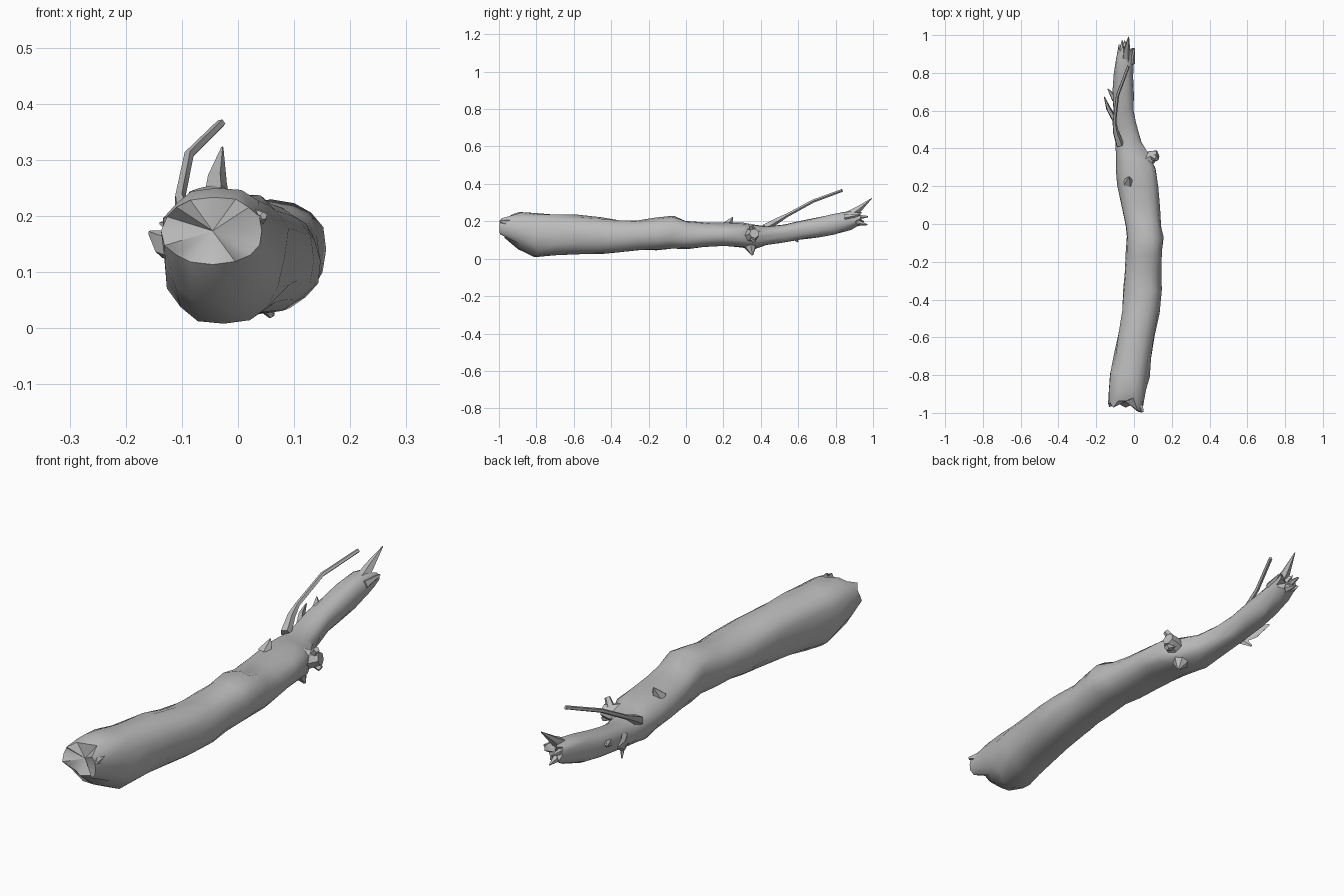
import bpy, bmesh, math, random
from mathutils import Vector

random.seed(4)
bark = bpy.data.materials.new("bark grey")
bark.diffuse_color = (0.5, 0.5, 0.5, 1)
SIDES = 16


def finish(name, bm, angle=50):
    bmesh.ops.recalc_face_normals(bm, faces=bm.faces)
    mesh = bpy.data.meshes.new(name)
    bm.to_mesh(mesh)
    bm.free()
    ob = bpy.data.objects.new(name, mesh)
    bpy.context.collection.objects.link(ob)
    mesh.materials.append(bark)
    bpy.ops.object.select_all(action='DESELECT')
    ob.select_set(True)
    bpy.context.view_layer.objects.active = ob
    bpy.ops.object.shade_smooth_by_angle(angle=math.radians(angle))
    return ob


def bridge(bm, rings):
    for a, b in zip(rings, rings[1:]):
        n = len(a)
        for i in range(n):
            j = (i + 1) % n
            bm.faces.new((a[i], a[j], b[j], b[i]))


def sprig(name, path, sides=5, flat=1.0):
    """Tapered tube through (x, y, z, radius) points, flattened sideways."""
    bm = bmesh.new()
    pts = [Vector(p[:3]) for p in path]
    rings = []
    for k, p in enumerate(path):
        d = (pts[min(k + 1, len(pts) - 1)] - pts[max(k - 1, 0)]).normalized()
        u = d.cross(Vector((0.1, 0, 1) if abs(d.z) < 0.9 else (0, 1, 0))).normalized()
        v = d.cross(u)
        rings.append([bm.verts.new(pts[k] + p[3] * (math.cos(t) * u * flat + math.sin(t) * v))
                      for t in (math.tau * i / sides for i in range(sides))])
    bridge(bm, rings)
    bm.faces.new(rings[0])
    bm.faces.new(rings[-1])
    return finish(name, bm, 40)


# Trunk sections: y, left x, right x, bottom z, top z
sections = [
    (-0.96, -0.135, 0.045, 0.115, 0.232),
    (-0.89, -0.138, 0.06, 0.05, 0.25),
    (-0.80, -0.130, 0.08, 0.005, 0.248),
    (-0.70, -0.108, 0.095, 0.015, 0.24),
    (-0.58, -0.085, 0.115, 0.026, 0.232),
    (-0.46, -0.065, 0.132, 0.027, 0.218),
    (-0.35, -0.058, 0.148, 0.032, 0.208),
    (-0.25, -0.050, 0.143, 0.045, 0.207),
    (-0.16, -0.042, 0.148, 0.042, 0.218),
    (-0.08, -0.040, 0.155, 0.052, 0.228),
    (0.00, -0.048, 0.145, 0.050, 0.202),
    (0.10, -0.068, 0.138, 0.060, 0.195),
    (0.20, -0.085, 0.130, 0.066, 0.192),
    (0.29, -0.092, 0.115, 0.060, 0.192),
    (0.36, -0.095, 0.085, 0.052, 0.185),
    (0.43, -0.100, 0.040, 0.072, 0.175),
    (0.52, -0.106, 0.015, 0.086, 0.185),
    (0.60, -0.110, 0.000, 0.100, 0.200),
    (0.70, -0.112, 0.000, 0.113, 0.220),
    (0.79, -0.106, -0.005, 0.128, 0.240),
    (0.87, -0.098, 0.000, 0.155, 0.255),
    (0.925, -0.085, 0.000, 0.178, 0.252),
]
bm = bmesh.new()
rings = []
for k, (y, xl, xr, zb, zt) in enumerate(sections):
    ring = []
    for i in range(SIDES):
        t = math.tau * i / SIDES
        c, s = math.cos(t), math.sin(t)
        f = 1 + random.uniform(-0.05, 0.04)
        x = (xl + xr) / 2 + (xr - xl) / 2 * math.copysign(abs(c) ** 0.85, c) * f
        z = (zb + zt) / 2 + (zt - zb) / 2 * math.copysign(abs(s) ** 0.85, s) * f
        jag = random.uniform(-0.015, 0.015)
        if k == 0 and c > 0.6:
            jag -= 0.025          # broken lip on the right of the thick end
        if k == 0 and s > 0.9:
            jag += 0.03           # notch in the upper rim
        if k == len(sections) - 1:
            jag *= 2
        ring.append(bm.verts.new((x, y + jag, max(z, 0))))
    rings.append(ring)
bridge(bm, rings)
# Shallow broken ends
for ring, y in ((rings[0], -0.94), (rings[-1], 0.92)):
    mid = sum((v.co for v in ring), Vector()) / SIDES
    hub = bm.verts.new((mid.x, y, mid.z))
    for i in range(SIDES):
        bm.faces.new((ring[i], ring[(i + 1) % SIDES], hub))
finish("trunk", bm)

# Long thin twig
sprig("twig", [(-0.075, 0.42, 0.165, 0.022), (-0.098, 0.49, 0.205, 0.016),
               (-0.104, 0.54, 0.232, 0.010), (-0.088, 0.68, 0.308, 0.009),
               (-0.030, 0.835, 0.365, 0.008)])
# Splinters at the thin end
sprig("end_spike", [(-0.04, 0.86, 0.225, 0.026), (-0.039, 0.92, 0.262, 0.019),
                    (-0.028, 0.992, 0.322, 0.002)])
sprig("end_splinter_low", [(-0.045, 0.87, 0.2, 0.03), (-0.05, 0.97, 0.182, 0.003)])
sprig("end_splinter_left", [(-0.07, 0.86, 0.22, 0.025), (-0.062, 0.972, 0.225, 0.004)])
sprig("end_splinter_right", [(-0.015, 0.85, 0.22, 0.02), (0.002, 0.93, 0.235, 0.004)])
# Broken branch stub with knobs on the right
sprig("branch_stub", [(0.05, 0.33, 0.125, 0.05), (0.10, 0.36, 0.13, 0.032),
                      (0.125, 0.365, 0.135, 0.026)], 7)
sprig("stub_knob_upper", [(0.09, 0.36, 0.14, 0.02), (0.12, 0.345, 0.18, 0.012)])
sprig("stub_knob_lower", [(0.09, 0.36, 0.12, 0.022), (0.128, 0.36, 0.095, 0.012)])
# Thorns below and above
sprig("lower_thorn", [(0.03, 0.34, 0.09, 0.05), (0.06, 0.355, 0.02, 0.005)], 6)
sprig("upper_thorn", [(-0.03, 0.22, 0.175, 0.03), (-0.025, 0.25, 0.222, 0.003)])
# Bark flakes on the left
sprig("left_flake_large", [(-0.095, 0.54, 0.14, 0.032), (-0.135, 0.61, 0.15, 0.026),
                           (-0.158, 0.675, 0.17, 0.004)], 5, 0.5)
sprig("left_flake_small", [(-0.10, 0.66, 0.17, 0.02), (-0.138, 0.715, 0.187, 0.003)])
sprig("left_flake_low", [(-0.10, 0.56, 0.13, 0.022), (-0.125, 0.60, 0.09, 0.004)], 5, 0.6)
# Chip along the front end lip
sprig("lip_splinter", [(0.015, -0.92, 0.19, 0.03), (0.046, -0.995, 0.2, 0.007)])
